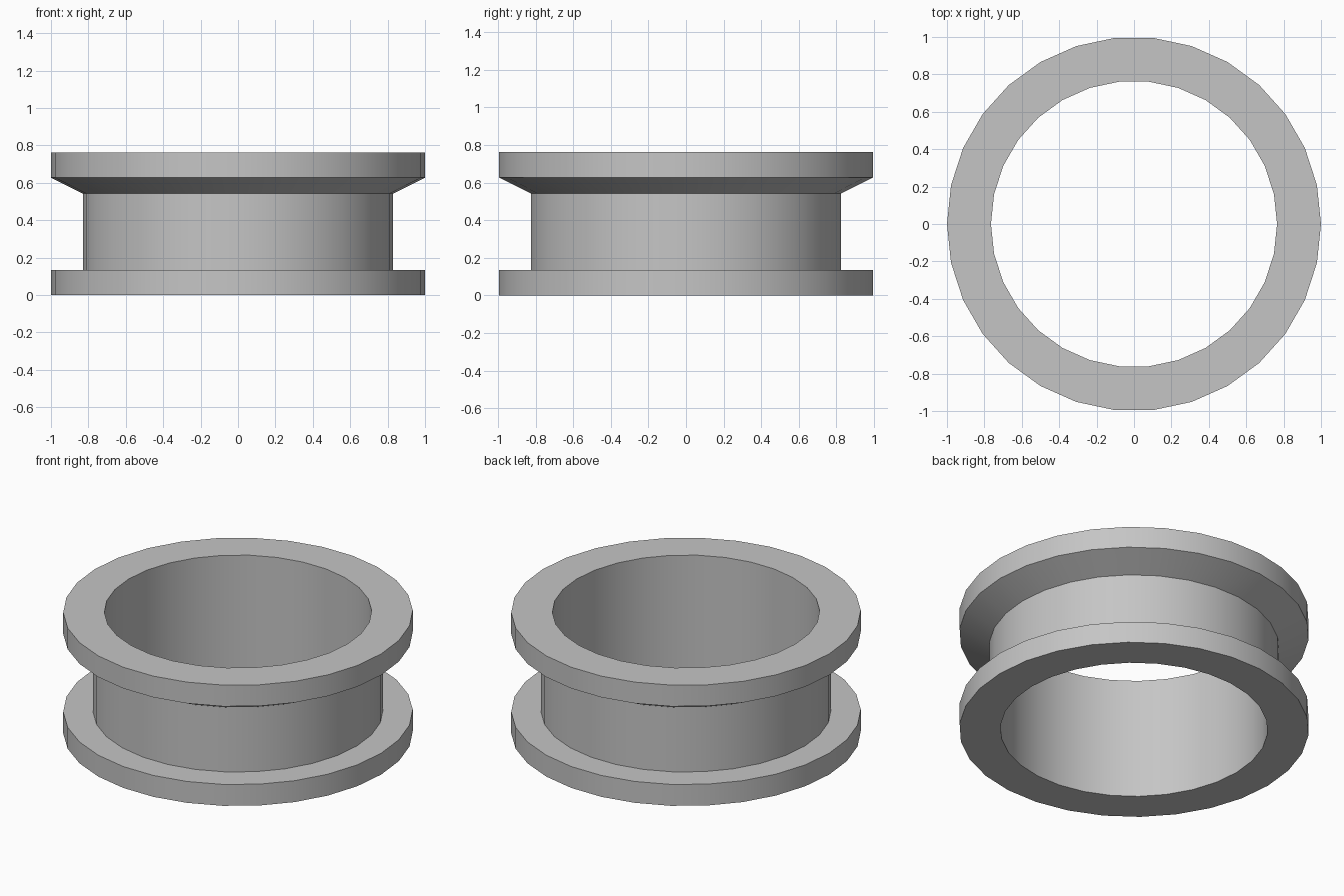
import bpy
import bmesh
import math
from mathutils import Matrix, Vector

cube = bpy.data.objects.get("Cube")
if cube:
    bpy.data.objects.remove(cube, do_unlink=True)

SIDES = 30
BORE, WAIST, RIM = 0.765, 0.83, 1.0
HEIGHT = 0.762

# Plain grey material
grey = bpy.data.materials.new("light_grey")
grey.use_nodes = True
colour = (0.56, 0.56, 0.56, 1)
grey.diffuse_color = colour
grey.node_tree.nodes["Principled BSDF"].inputs["Base Color"].default_value = colour

# Cross-section: lower flange, waist, flared upper flange, straight bore
section = [
    (BORE, 0), (RIM, 0), (RIM, 0.135), (WAIST, 0.135),
    (WAIST, 0.543), (RIM, 0.628), (RIM, HEIGHT), (BORE, HEIGHT),
]

# Revolve the closed section about z
bm = bmesh.new()
rings = []
for i in range(SIDES):
    turn = Matrix.Rotation(math.tau * i / SIDES, 3, "Z")
    rings.append([bm.verts.new(turn @ Vector((r, 0, z))) for r, z in section])
for i, ring in enumerate(rings):
    after = rings[(i + 1) % SIDES]
    for j in range(len(section)):
        k = (j + 1) % len(section)
        bm.faces.new((ring[j], after[j], after[k], ring[k]))
bmesh.ops.recalc_face_normals(bm, faces=bm.faces)

mesh = bpy.data.meshes.new("flanged_ring")
bm.to_mesh(mesh)
bm.free()
mesh.materials.append(grey)
ring_object = bpy.data.objects.new("flanged_ring", mesh)
bpy.context.collection.objects.link(ring_object)

# Smooth round walls with crisp rims
bpy.ops.object.select_all(action="DESELECT")
ring_object.select_set(True)
bpy.context.view_layer.objects.active = ring_object
bpy.ops.object.shade_smooth_by_angle(angle=math.radians(30))
